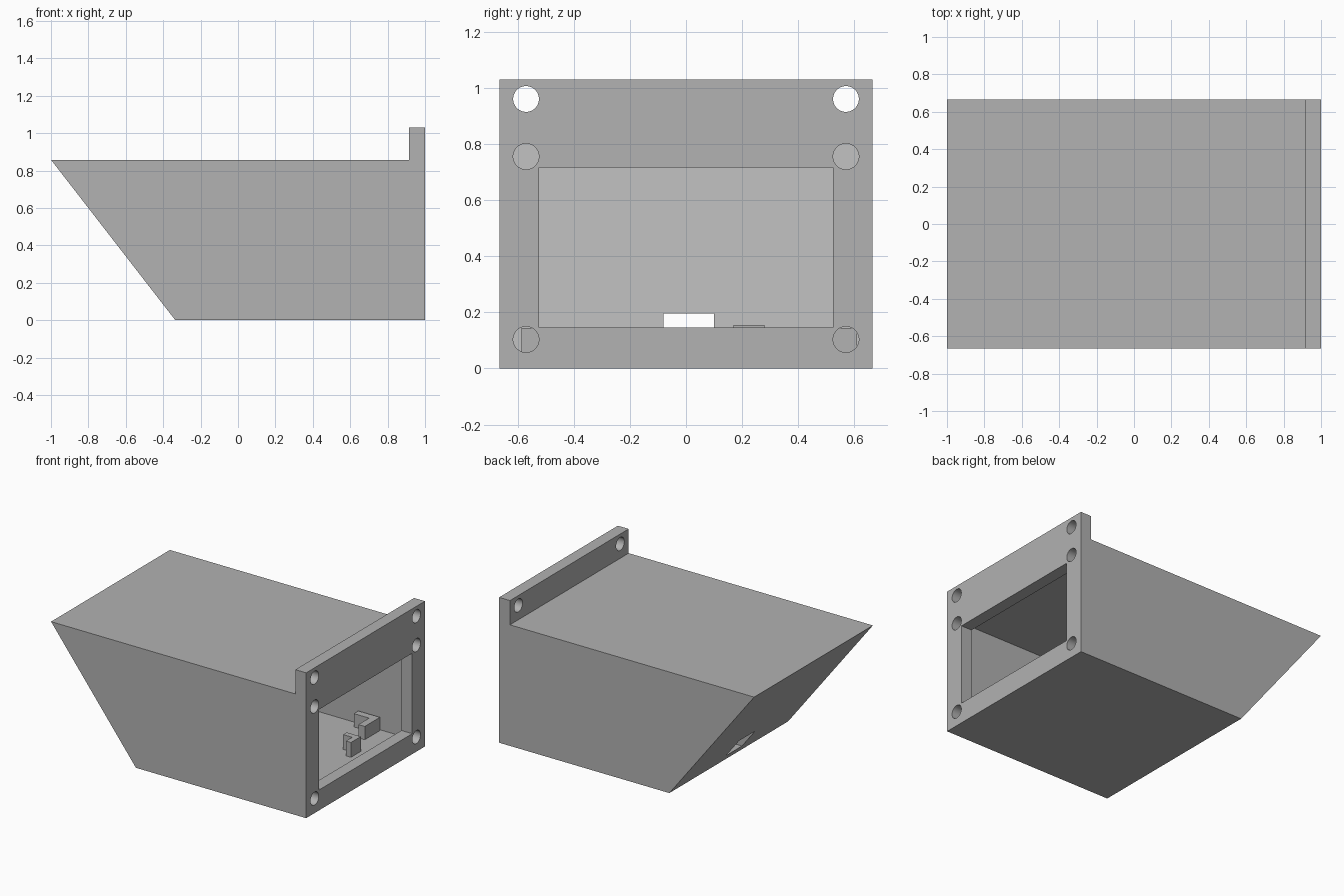
import bpy
import bmesh
import math
from mathutils import Matrix

cube = bpy.data.objects.get("Cube")
if cube:
    bpy.data.objects.remove(cube, do_unlink=True)

GREY = (0.445, 0.445, 0.445, 1.0)
grey = bpy.data.materials.new("plain grey")
grey.use_nodes = True
grey.diffuse_color = GREY
grey.node_tree.nodes["Principled BSDF"].inputs["Base Color"].default_value = GREY


def add_object(name, bm):
    """Turn a bmesh into a grey object."""
    bmesh.ops.recalc_face_normals(bm, faces=bm.faces)
    mesh = bpy.data.meshes.new(name)
    bm.to_mesh(mesh)
    bm.free()
    mesh.materials.append(grey)
    obj = bpy.data.objects.new(name, mesh)
    bpy.context.collection.objects.link(obj)
    return obj


def prism(name, points, axis, start, end):
    """Extrude a profile: (x, z) along y, or (x, y) along z."""
    bm = bmesh.new()
    place = (lambda a, b: (a, start, b)) if axis == "y" else (lambda a, b: (a, b, start))
    face = bm.faces.new([bm.verts.new(place(a, b)) for a, b in points])
    moved = bmesh.ops.extrude_face_region(bm, geom=[face])["geom"]
    step = (0, end - start, 0) if axis == "y" else (0, 0, end - start)
    bmesh.ops.translate(bm, vec=step, verts=[v for v in moved if isinstance(v, bmesh.types.BMVert)])
    return add_object(name, bm)


def box(name, x0, x1, y0, y1, z0, z1):
    return prism(name, [(x0, z0), (x1, z0), (x1, z1), (x0, z1)], "y", y0, y1)


def bolt_hole(y, z):
    bm = bmesh.new()
    bmesh.ops.create_cone(bm, cap_ends=True, segments=40, radius1=0.046, radius2=0.046, depth=0.2,
                          matrix=Matrix.Translation((1.0, y, z)) @ Matrix.Rotation(math.pi / 2, 4, "Y"))
    return add_object("bolt_hole_cutter", bm)


def cut(target, cutter):
    cutter.hide_render = True
    mod = target.modifiers.new("cut", "BOOLEAN")
    mod.operation = "DIFFERENCE"
    mod.solver = "EXACT"
    mod.object = cutter
    bpy.context.view_layer.objects.active = target
    bpy.ops.object.modifier_apply(modifier=mod.name)
    bpy.data.objects.remove(cutter, do_unlink=True)


# Housing with a raked end and an upstanding mounting flange
WIDTH = 0.665
FLANGE = 0.915
FLOOR, CEILING = 0.05, 0.81
housing = prism("housing", [(-1, 0.858), (-0.335, 0), (1, 0), (1, 1.03), (FLANGE, 1.03), (FLANGE, 0.858)],
                "y", -WIDTH, WIDTH)

# Hollow interior, following the raked wall
cut(housing, prism("cavity_cutter", [(-0.311, FLOOR), (FLANGE, FLOOR), (FLANGE, CEILING), (-0.898, CEILING)],
                   "y", -0.62, 0.62))

# Flange opening and cable slot in the raked wall
cut(housing, box("opening_cutter", 0.8, 1.1, -0.523, 0.523, 0.145, 0.715))
cut(housing, box("cable_slot_cutter", -0.7, -0.2, -0.08, 0.1, 0.062, 0.195))

# Bolt holes, three on each side
for side in (-1, 1):
    for height in (0.103, 0.755, 0.96):
        cut(housing, bolt_hole(side * 0.57, height))

bpy.ops.object.select_all(action="DESELECT")
housing.select_set(True)
bpy.context.view_layer.objects.active = housing
bpy.ops.object.shade_smooth_by_angle(angle=math.radians(30))


# L-shaped board brackets on the floor
def bracket(name, x, y, size, thick, top, side):
    """Corner at (x, y); arms run towards -x and towards the centre."""
    shape = [(0, 0), (0, -size), (-thick, -size), (-thick, -thick), (-size, -thick), (-size, 0)]
    return prism(name, [(x + a, y + side * b) for a, b in shape], "z", FLOOR - 0.01, top)


bracket("small_bracket", 0.767, 0.28, 0.11, 0.04, 0.155, 1)
bracket("left_bracket", 0.686, 0.61, 0.17, 0.05, 0.144, 1)
bracket("right_bracket", 0.686, -0.587, 0.17, 0.05, 0.144, -1)
